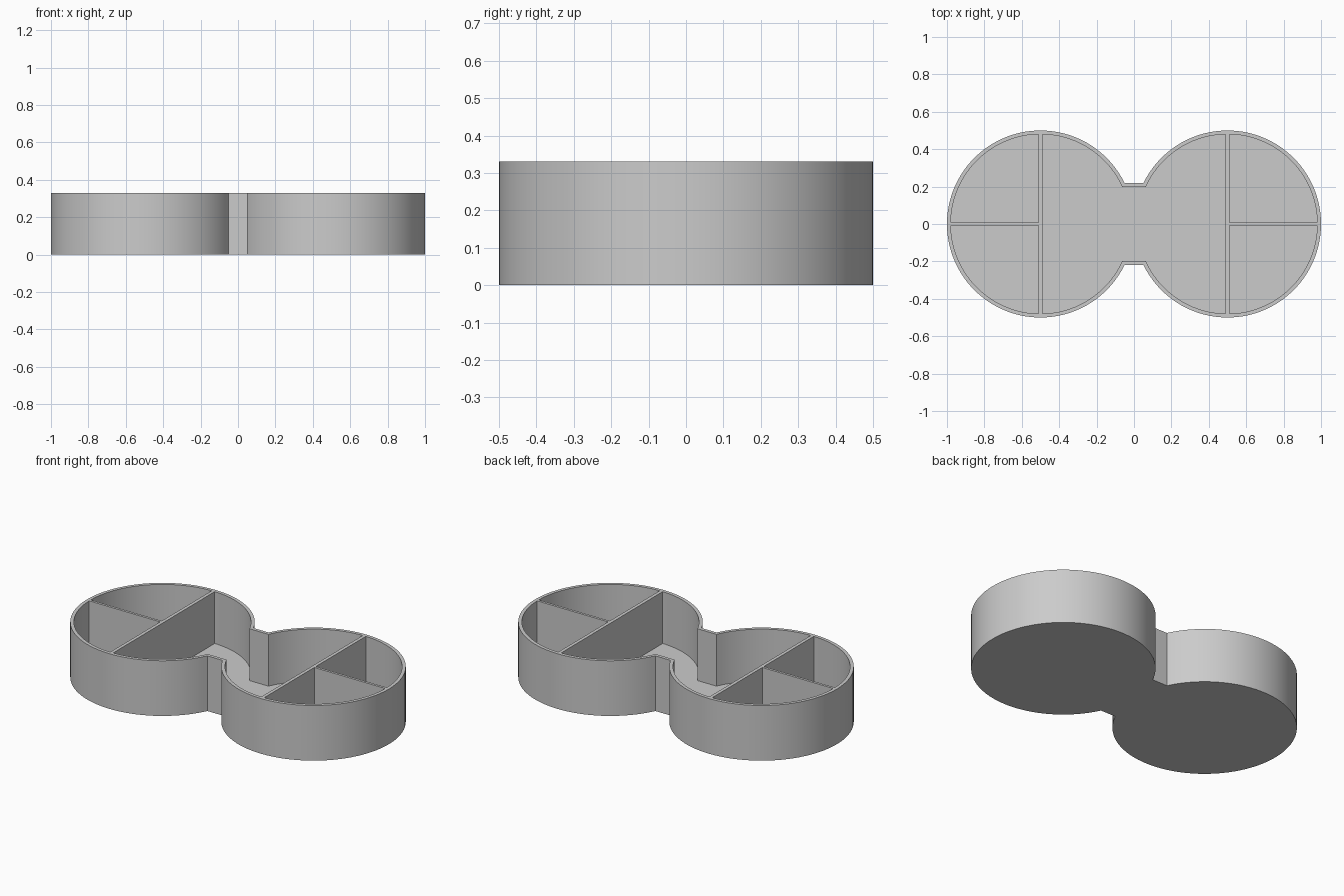
import bpy
import bmesh
from math import asin, cos, sin, pi

if "Cube" in bpy.data.objects:
    bpy.data.objects.remove(bpy.data.objects["Cube"], do_unlink=True)

HEIGHT, FLOOR, WALL = 0.33, 0.02, 0.02
RADIUS, CENTRE, NECK = 0.5, 0.5, 0.218
STEPS = 80

grey = bpy.data.materials.new("plain grey")
grey.use_nodes = True
colour = (0.6, 0.6, 0.6, 1)
grey.diffuse_color = colour
grey.node_tree.nodes["Principled BSDF"].inputs["Base Color"].default_value = colour


def add_object(name, bm):
    bmesh.ops.recalc_face_normals(bm, faces=bm.faces)
    mesh = bpy.data.meshes.new(name)
    bm.to_mesh(mesh)
    bm.free()
    mesh.materials.append(grey)
    obj = bpy.data.objects.new(name, mesh)
    bpy.context.collection.objects.link(obj)
    return obj


def outline(inset):
    """Two round bowls joined by a short straight neck."""
    r = RADIUS - inset
    a = asin((NECK - inset) / r)
    points = []
    for centre, start in ((CENTRE, a - pi), (-CENTRE, a)):
        for i in range(STEPS + 1):
            t = start + (2 * pi - 2 * a) * i / STEPS
            points.append((centre + r * cos(t), r * sin(t)))
    return points


def add_box(name, x0, x1, y0, y1):
    bm = bmesh.new()
    bmesh.ops.create_cube(bm, size=1)
    z0, z1 = FLOOR, HEIGHT
    for v in bm.verts:
        v.co = (x1 if v.co.x > 0 else x0,
                y1 if v.co.y > 0 else y0,
                z1 if v.co.z > 0 else z0)
    return add_object(name, bm)


# Tray: underside, outer wall, rim, inner wall and floor
bm = bmesh.new()
rings = [[bm.verts.new((x, y, z)) for x, y in outline(inset)]
         for inset, z in ((0, 0), (0, HEIGHT), (WALL, HEIGHT), (WALL, FLOOR))]
for low, high in zip(rings, rings[1:]):
    for i in range(len(low)):
        j = (i + 1) % len(low)
        bm.faces.new((low[i], low[j], high[j], high[i]))
bm.faces.new(rings[0][::-1])
bm.faces.new(rings[-1])
tray = add_object("tray", bm)

# Smooth round walls with sharp rims and neck corners
bpy.ops.object.select_all(action="DESELECT")
tray.select_set(True)
bpy.context.view_layer.objects.active = tray
bpy.ops.object.shade_smooth_by_angle(angle=pi / 6)

# Dividers: one across each bowl, and one splitting its outer half
reach = RADIUS - WALL - 0.0001
for side, s in (("left", 1), ("right", -1)):
    add_box(side + "_cross_divider", s * CENTRE - 0.01, s * CENTRE + 0.01, -reach, reach)
    ends = sorted((s * (CENTRE + 0.01), s * (CENTRE + reach)))
    add_box(side + "_half_divider", ends[0], ends[1], -0.0075, 0.0075)
